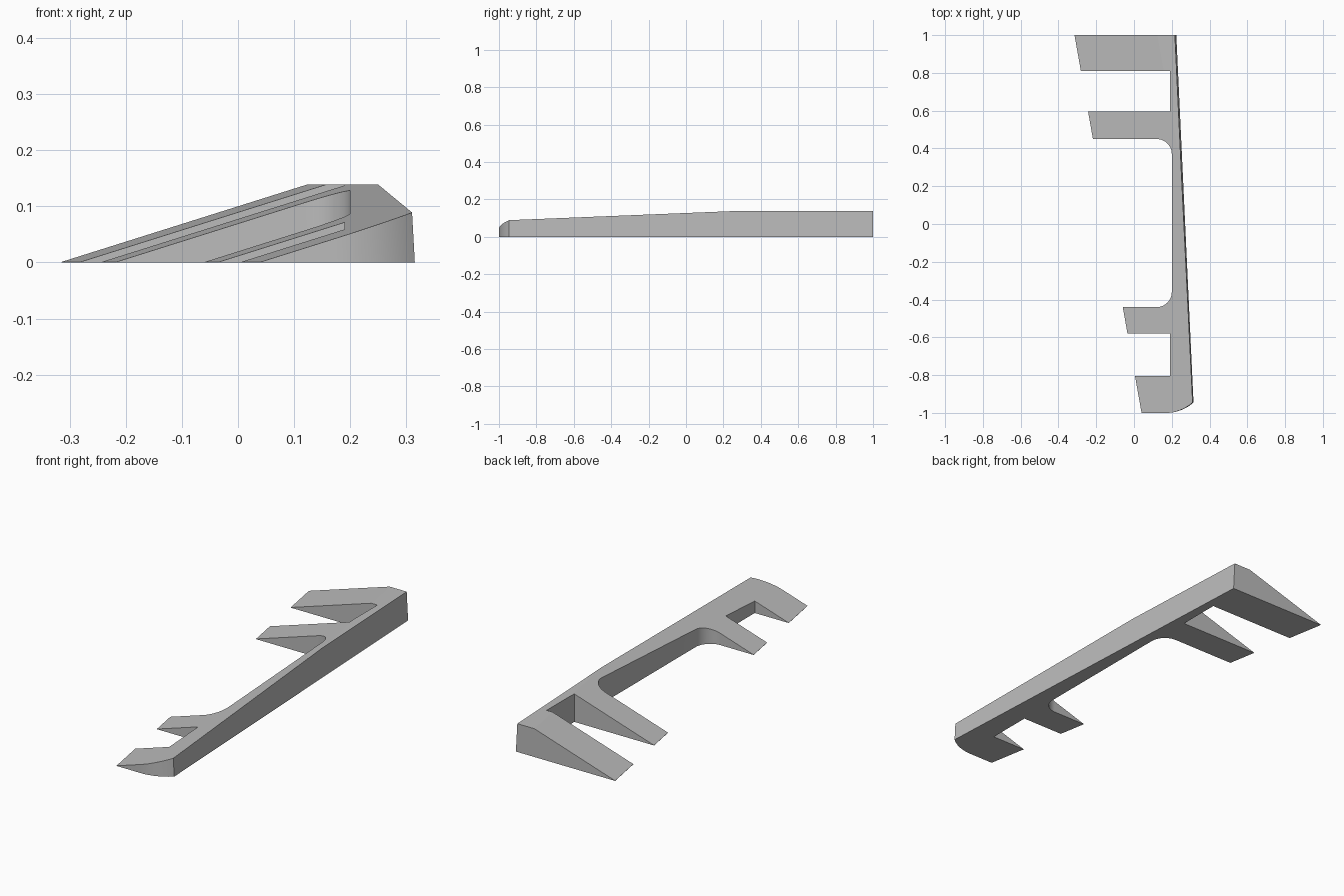
import bpy, bmesh, math
from mathutils import Vector

cube = bpy.data.objects.get("Cube")
if cube:
    bpy.data.objects.remove(cube, do_unlink=True)

CAP = 0.139      # height of the flat top
TALL = 0.2       # rough height before trimming
SLOPE = 0.315    # rise of the ramp along x
SKEW = 0.1775    # sideways drift of the arm tips along y


def tip(y):
    """Point on the skewed line where the ramp meets the ground."""
    return (-0.315 + SKEW * (1 - y), y)


def arc(cx, cy, r, a0, a1, n=12):
    return [(cx + r * math.cos(math.radians(a0 + (a1 - a0) * i / n)),
             cy + r * math.sin(math.radians(a0 + (a1 - a0) * i / n))) for i in range(n + 1)]


# Plan outline: rounded front corner, outer wall, then the four arms
outline = arc(0.17, -0.781, 0.219, -90, -48.5)
outline += [(0.224, 1.0), tip(1.0), tip(0.81), (0.19, 0.81), (0.19, 0.595), tip(0.595), tip(0.45)]
outline += arc(0.12, 0.37, 0.08, 90, 0)
outline += arc(0.12, -0.36, 0.08, 0, -90)
outline += [tip(-0.44), tip(-0.58), (0.19, -0.58), (0.19, -0.805), tip(-0.805), tip(-1.0)]

# Extrude the outline, leaning the outer wall slightly inward
bm = bmesh.new()
low = [bm.verts.new((x, y, 0)) for x, y in outline]
high = [bm.verts.new((x - (0.011 if x > 0.21 else 0), y, TALL)) for x, y in outline]
bm.faces.new(low)
bm.faces.new(high)
for i in range(len(low)):
    j = (i + 1) % len(low)
    bm.faces.new((low[i], low[j], high[j], high[i]))
bmesh.ops.recalc_face_normals(bm, faces=bm.faces[:])


def trim(point, normal):
    """Cut away everything beyond a plane and close the opening."""
    cut = bmesh.ops.bisect_plane(bm, geom=bm.verts[:] + bm.edges[:] + bm.faces[:], dist=1e-6,
                                 plane_co=point, plane_no=normal, clear_outer=True)
    edges = [e for e in cut["geom_cut"] if isinstance(e, bmesh.types.BMEdge)]
    bmesh.ops.triangle_fill(bm, edges=edges, use_beauty=True, normal=normal)


# Sloping ramp, then the flat cap
trim(Vector((-0.315, 1.0, 0.0008)), Vector((-SLOPE, -SLOPE * SKEW, 1)).normalized())
trim(Vector((0, 0, CAP)), Vector((0, 0, 1)))
bmesh.ops.recalc_face_normals(bm, faces=bm.faces[:])

mesh = bpy.data.meshes.new("ramped_bracket")
bm.to_mesh(mesh)
bm.free()
bracket = bpy.data.objects.new("ramped_bracket", mesh)
bpy.context.collection.objects.link(bracket)

# Plain grey material
grey = bpy.data.materials.new("plain_grey")
grey.use_nodes = True
colour = (0.5, 0.5, 0.5, 1)
grey.diffuse_color = colour
grey.node_tree.nodes["Principled BSDF"].inputs["Base Color"].default_value = colour
mesh.materials.append(grey)

# Smooth the curved walls, keep the edges crisp
bpy.ops.object.select_all(action="DESELECT")
bracket.select_set(True)
bpy.context.view_layer.objects.active = bracket
bpy.ops.object.shade_smooth_by_angle(angle=math.radians(15))
